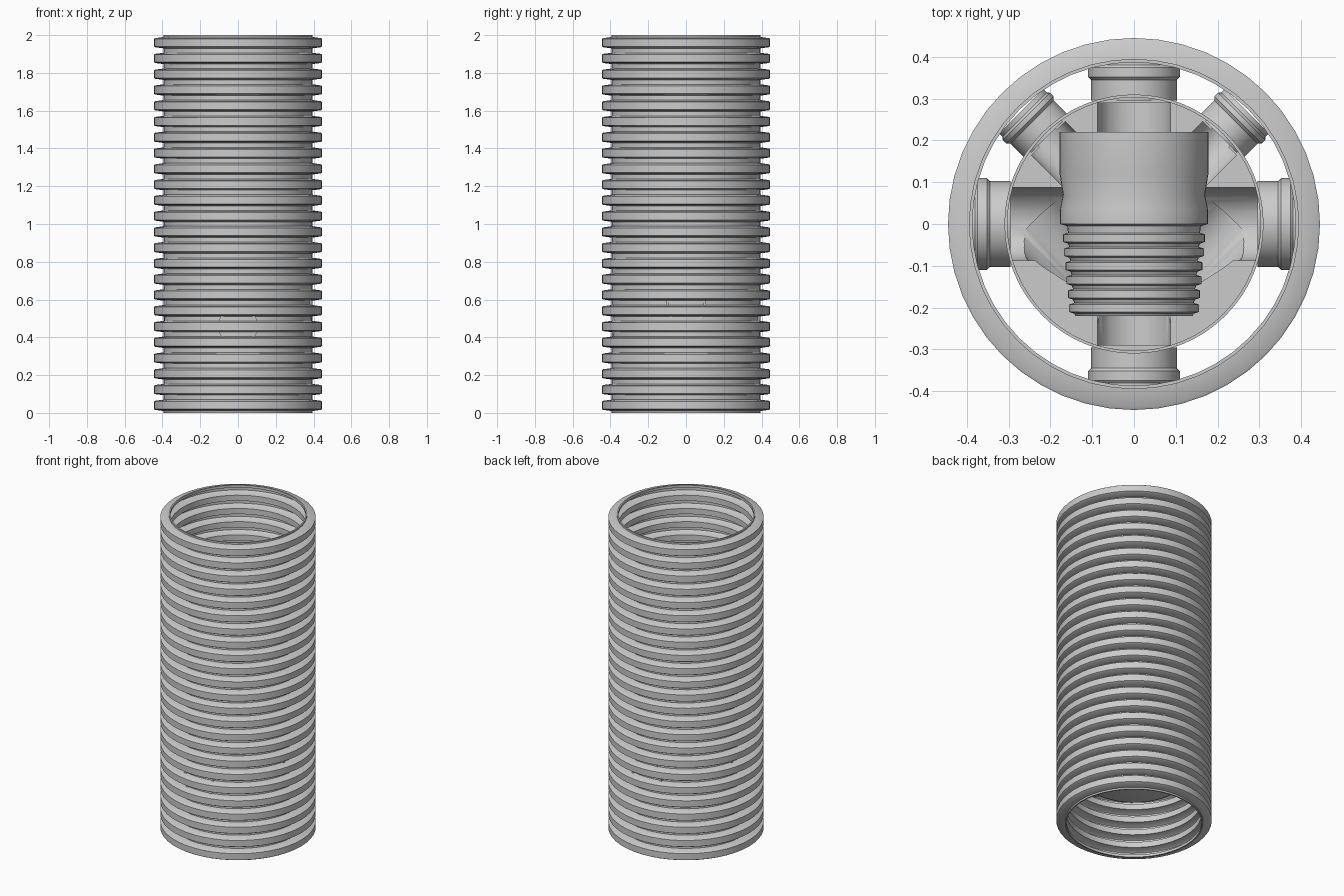
import bpy, bmesh, math
from mathutils import Matrix, Vector

if "Cube" in bpy.data.objects:
    bpy.data.objects.remove(bpy.data.objects["Cube"])


def finish(obj):
    bpy.ops.object.select_all(action='DESELECT')
    obj.select_set(True)
    bpy.context.view_layer.objects.active = obj
    bpy.ops.object.shade_smooth_by_angle(angle=math.radians(30))


def lathe(name, profile, segs, matrix=Matrix(), closed=True):
    """Revolve (radius, height) points; closed profiles make hollow tubes, open ones get capped."""
    bm = bmesh.new()
    rings = []
    for k in range(segs):
        a = 2 * math.pi * k / segs
        rings.append([bm.verts.new(matrix @ Vector((r * math.cos(a), r * math.sin(a), z)))
                      for r, z in profile])
    n = len(profile)
    for k in range(segs):
        a, b = rings[k], rings[(k + 1) % segs]
        for i in range(n if closed else n - 1):
            j = (i + 1) % n
            bm.faces.new((a[i], b[i], b[j], a[j]))
    if not closed:
        bm.faces.new([r[0] for r in rings])
        bm.faces.new([r[-1] for r in rings])
    bmesh.ops.recalc_face_normals(bm, faces=bm.faces)
    me = bpy.data.meshes.new(name)
    bm.to_mesh(me)
    bm.free()
    obj = bpy.data.objects.new(name, me)
    bpy.context.collection.objects.link(obj)
    return obj


def box(name, lo, hi, matrix):
    bm = bmesh.new()
    bmesh.ops.create_cube(bm, size=1)
    for v in bm.verts:
        v.co = matrix @ Vector([(a + b) / 2 + c * (b - a) for a, b, c in zip(lo, hi, v.co)])
    me = bpy.data.meshes.new(name)
    bm.to_mesh(me)
    bm.free()
    obj = bpy.data.objects.new(name, me)
    bpy.context.collection.objects.link(obj)
    return obj


def cut(target, cutter):
    cutter.hide_render = True
    mod = target.modifiers.new("cut", 'BOOLEAN')
    mod.operation, mod.solver, mod.object = 'DIFFERENCE', 'EXACT', cutter
    bpy.context.view_layer.objects.active = target
    bpy.ops.object.modifier_apply(modifier=mod.name)
    bpy.data.objects.remove(cutter)


# Corrugated outer shaft: thin wall, 24 ribs
RIBS, PITCH = 24, 1.92 / 23


def wall(valley, crest, base, flat):
    pts = [(valley, 0)]
    for i in range(RIBS):
        z = 0.04 + i * PITCH
        pts += [(valley, z - base), (crest - 0.006, z - flat - 0.004), (crest, z - flat),
                (crest, z + flat), (crest - 0.006, z + flat + 0.004), (valley, z + base)]
    return pts + [(valley, 2)]


outer = wall(0.395, 0.445, 0.030, 0.020)
inner = wall(0.387, 0.437, 0.024, 0.014)
finish(lathe("corrugated_shaft", outer + inner[::-1], 48))

# Chamber base: open cup with raised benching inside
base = lathe("chamber_base", [(0.28, 0.30), (0.30, 0.31), (0.31, 0.33), (0.31, 0.74)], 64, closed=False)
cut(base, lathe("cup_cutter", [(0.303, 0.59), (0.303, 0.80)], 64, closed=False))

# Ports: direction in degrees, axis height, bore, socket radius
ports = [("front_outlet", -90, 0.46, 0.088, 0.11),
         ("right_inlet", 0, 0.575, 0.088, 0.11),
         ("left_inlet", 180, 0.575, 0.088, 0.11),
         ("back_inlet", 90, 0.50, 0.088, 0.11),
         ("back_right_inlet", 45, 0.54, 0.058, 0.08),
         ("back_left_inlet", 135, 0.54, 0.058, 0.08)]

for name, ang, z, bore, rad in ports:
    turn = Matrix.Translation((0, 0, z)) @ Matrix.Rotation(math.radians(ang), 4, 'Z')
    along = turn @ Matrix.Rotation(math.pi / 2, 4, 'Y')
    # flow channel, open at the top
    cut(base, lathe("bore_cutter", [(bore, -0.02), (bore, 0.35)], 32, along, closed=False))
    cut(base, box("slot_cutter", (-0.01, -bore * 0.99, 0), (0.29, bore * 0.99, 0.9 - z), turn))
    # stepped socket with a collar at its mouth
    end = 0.392 if rad > 0.1 else 0.382
    finish(lathe(name, [(bore, 0.295), (rad - 0.007, 0.295), (rad - 0.007, 0.345), (rad, 0.352),
                        (rad, end - 0.018), (rad - 0.005, end - 0.012), (rad - 0.005, end),
                        (bore + 0.004, end), (bore + 0.004, 0.33), (bore, 0.32)], 32, along))

# Swept side channels leading to the front outlet
for s in (-1, 1):
    p, q = Vector((s * 0.22, 0, 0.56)), Vector((0, -0.22, 0.48))
    m = Matrix.Translation(p) @ (q - p).to_track_quat('Z', 'Y').to_matrix().to_4x4()
    cut(base, lathe("sweep_cutter", [(0.085, 0), (0.085, (q - p).length)], 32, m, closed=False))
finish(base)

# Loose connector lying across the chamber: smooth socket at the back, ribbed spigot at the front
prof = [(0.178, 0.22), (0.178, 0.12), (0.170, 0.07), (0.177, 0.035), (0.177, 0.0), (0.160, -0.005)]
for i in range(6):
    y, r = -0.035 - i * 0.0335, 0.170 - i * 0.003
    prof += [(r - 0.012, y + 0.014), (r, y + 0.010), (r, y - 0.008), (r - 0.012, y - 0.012)]
prof += [(0.14, -0.22), (0.132, -0.22), (0.150, 0.0), (0.160, 0.07), (0.169, 0.12), (0.169, 0.22)]
lay = Matrix.Translation((0, 0, 0.86)) @ Matrix.Rotation(-math.pi / 2, 4, 'X')
finish(lathe("flexible_connector", prof, 48, lay))
